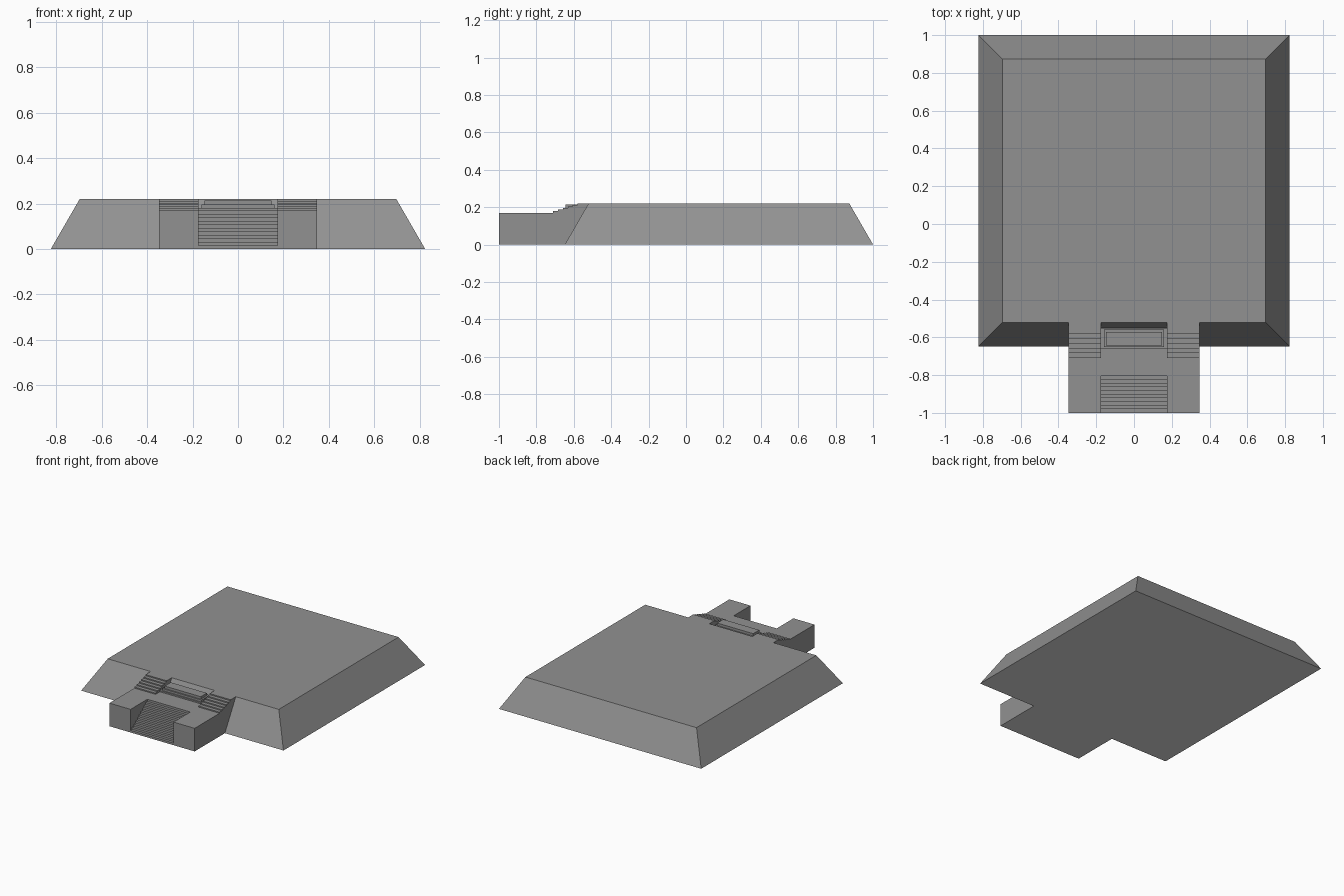
import bpy

if "Cube" in bpy.data.objects:
    bpy.data.objects.remove(bpy.data.objects["Cube"])


def colour(name, v):
    m = bpy.data.materials.new(name)
    m.diffuse_color = (v, v, v, 1)
    m.use_nodes = True
    m.node_tree.nodes["Principled BSDF"].inputs["Base Color"].default_value = m.diffuse_color
    return m


stone = colour("grey_stone", 0.285)
pale = colour("pale_underside", 0.70)


def make(name, verts, faces):
    me = bpy.data.meshes.new(name)
    me.from_pydata(verts, [], faces)
    me.materials.append(stone)
    me.materials.append(pale)
    # faces lying on the ground are pale
    for p in me.polygons:
        if all(verts[i][2] == 0 for i in p.vertices):
            p.material_index = 1
    ob = bpy.data.objects.new(name, me)
    bpy.context.collection.objects.link(ob)
    return ob


def extrude_x(name, profile, x0, x1):
    """Extrude a (y, z) profile, clockwise seen from +x, along x."""
    n = len(profile)
    verts = [(x, y, z) for x in (x0, x1) for y, z in profile]
    faces = [tuple(range(n)), tuple(range(2 * n - 1, n - 1, -1))]
    faces += [(i, i + n, (i + 1) % n + n, (i + 1) % n) for i in range(n)]
    return make(name, verts, faces)


def slab(name, hx, y0, y1, z0, z1):
    return extrude_x(name, [(y0, z0), (y0, z1), (y1, z1), (y1, z0)], -hx, hx)


def stairs(y0, z0, run, rise, count):
    """Profile points of a flight, starting at the foot of the first riser."""
    pts = []
    for i in range(count):
        pts += [(y0 + i * run, z0 + i * rise), (y0 + i * run, z0 + (i + 1) * rise)]
    return pts


TOP, LANDING = 0.22, 0.17
INNER, OUTER = 0.175, 0.347

# main platform with battered sides
base = [(-0.824, -0.648), (0.824, -0.648), (0.824, 1.0), (-0.824, 1.0)]
roof = [(-0.697, -0.521), (0.697, -0.521), (0.697, 0.873), (-0.697, 0.873)]
make("platform", [(x, y, 0) for x, y in base] + [(x, y, TOP) for x, y in roof],
     [(3, 2, 1, 0), (4, 5, 6, 7)] +
     [(i, (i + 1) % 4, (i + 1) % 4 + 4, i + 4) for i in range(4)])

# side wings: solid front blocks with short upper flights to the roof
wing = [(-1, 0), (-1, LANDING)]
wing += stairs(-0.71, LANDING, 0.026, 0.05 / 6, 6)
wing += [(-0.521, TOP), (-0.648, 0)]
extrude_x("left_wing", wing, -OUTER, -INNER)
extrude_x("right_wing", wing, INNER, OUTER)

# recessed entrance flight and landing
flight = stairs(-1, 0, 0.0195, LANDING / 11, 11)
flight += [(-0.55, LANDING), (-0.648, 0)]
extrude_x("entrance_stairs", flight, -INNER, INNER)

# stepped altar on the landing
slab("altar_plinth", 0.175, -0.66, -0.55, LANDING, 0.18)
slab("altar_body", 0.16, -0.652, -0.558, 0.18, 0.195)
slab("altar_top", 0.147, -0.643, -0.572, 0.195, 0.213)
